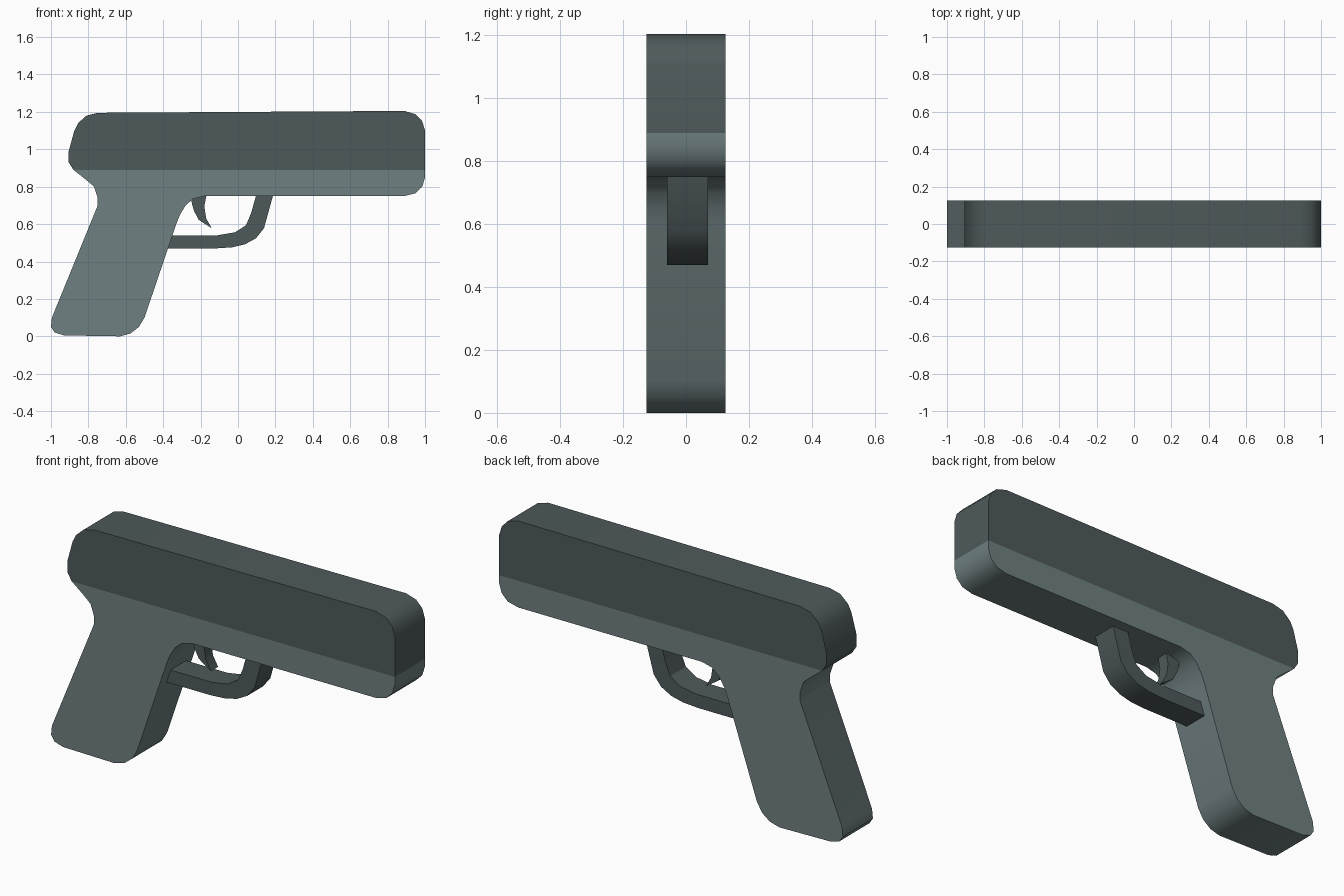
import bpy, bmesh, math

if "Cube" in bpy.data.objects:
    bpy.data.objects.remove(bpy.data.objects["Cube"])


def material(name, rgb):
    m = bpy.data.materials.new(name)
    m.diffuse_color = (*rgb, 1)
    m.use_nodes = True
    m.node_tree.nodes["Principled BSDF"].inputs["Base Color"].default_value = m.diffuse_color
    return m


dark = material("dark slate", (0.078, 0.102, 0.105))
light = material("light slate", (0.160, 0.214, 0.221))


def extrude_profile(name, points, y0, y1, mats, split_z=None):
    """Extrude an x-z outline from y0 to y1; below split_z use the second material."""
    bm = bmesh.new()
    face = bm.faces.new([bm.verts.new((x, y0, z)) for x, z in points])
    ext = bmesh.ops.extrude_face_region(bm, geom=[face])["geom"]
    moved = [g for g in ext if isinstance(g, bmesh.types.BMVert)]
    bmesh.ops.translate(bm, verts=moved, vec=(0, y1 - y0, 0))
    if split_z is not None:
        bmesh.ops.bisect_plane(bm, geom=bm.verts[:] + bm.edges[:] + bm.faces[:],
                               plane_co=(0, 0, split_z), plane_no=(0, 0, 1), dist=1e-4)
        for f in bm.faces:
            zs = [v.co.z for v in f.verts]
            f.material_index = int((min(zs) + max(zs)) / 2 < split_z)
    bmesh.ops.recalc_face_normals(bm, faces=bm.faces)
    mesh = bpy.data.meshes.new(name)
    bm.to_mesh(mesh)
    bm.free()
    for m in mats:
        mesh.materials.append(m)
    ob = bpy.data.objects.new(name, mesh)
    bpy.context.collection.objects.link(ob)
    bpy.ops.object.select_all(action='DESELECT')
    ob.select_set(True)
    bpy.context.view_layer.objects.active = ob
    bpy.ops.object.shade_smooth_by_angle(angle=math.radians(32))
    return ob


# Body: dark slide above the split line, light frame and grip below
body = [
    (-0.88, 0.89), (-0.905, 0.93), (-0.905, 0.99), (-0.875, 1.10), (-0.855, 1.14),
    (-0.81, 1.18), (-0.75, 1.195), (0.89, 1.205), (0.95, 1.187), (0.985, 1.15),
    (1.0, 1.10), (1.0, 0.85), (0.985, 0.80), (0.95, 0.765), (0.89, 0.75),
    (-0.18, 0.75), (-0.24, 0.735), (-0.28, 0.70), (-0.31, 0.65), (-0.33, 0.60),
    (-0.50, 0.10), (-0.53, 0.05), (-0.575, 0.015), (-0.63, 0.0), (-0.93, 0.005),
    (-0.98, 0.02), (-1.0, 0.05), (-0.995, 0.10), (-0.75, 0.70), (-0.75, 0.74),
    (-0.77, 0.80), (-0.81, 0.835),
]
extrude_profile("body", body, -0.125, 0.125, [dark, light], 0.89)

# Trigger guard
guard = [
    (-0.352, 0.54), (-0.11, 0.54), (-0.016, 0.556), (0.043, 0.594), (0.07, 0.658),
    (0.097, 0.755), (0.188, 0.755), (0.139, 0.578), (0.096, 0.524), (0.037, 0.492),
    (-0.03, 0.476), (-0.12, 0.47), (-0.376, 0.47),
]
extrude_profile("trigger_guard", guard, -0.06, 0.07, [dark])

# Trigger
trigger = [
    (-0.25, 0.755), (-0.247, 0.71), (-0.235, 0.67), (-0.21, 0.623), (-0.14, 0.577),
    (-0.17, 0.63), (-0.18, 0.695), (-0.168, 0.755),
]
extrude_profile("trigger", trigger, -0.025, 0.035, [dark])
